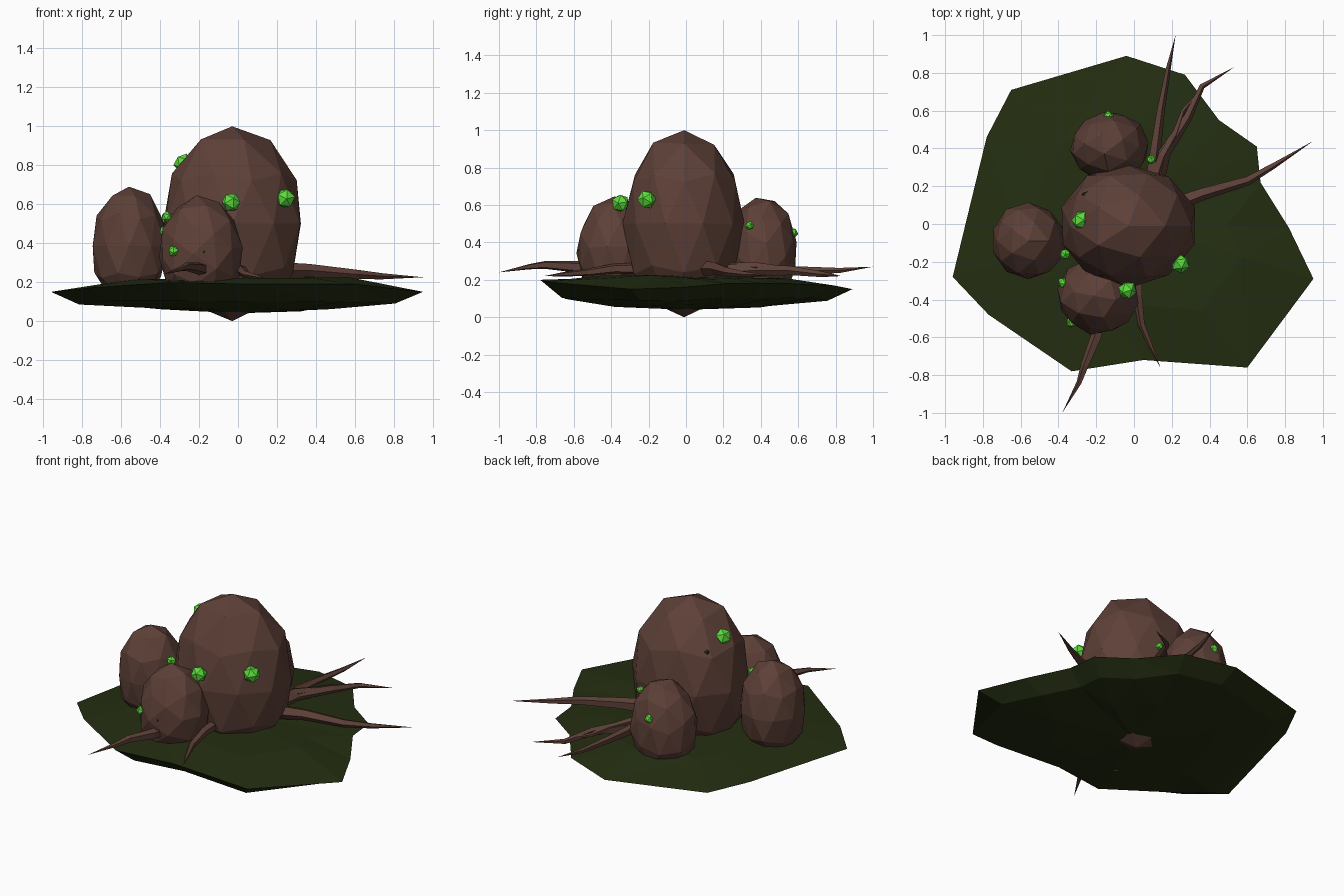
import bpy, bmesh, math, random
from mathutils import Vector, Matrix, Euler

random.seed(4)
cube = bpy.data.objects.get("Cube")
if cube:
    bpy.data.objects.remove(cube)


def material(name, rgb):
    # sRGB 0-255 to linear
    lin = [((c / 255 + 0.055) / 1.055) ** 2.4 for c in rgb]
    m = bpy.data.materials.new(name)
    m.use_nodes = True
    m.diffuse_color = (*lin, 1)
    m.node_tree.nodes["Principled BSDF"].inputs["Base Color"].default_value = (*lin, 1)
    return m


BROWN = material("brown", (93, 64, 55))
MOSS = material("dark moss", (36, 46, 17))
GLOW = material("bright green", (92, 220, 60))


def finish(name, bm, mat):
    bmesh.ops.recalc_face_normals(bm, faces=bm.faces)
    me = bpy.data.meshes.new(name)
    bm.to_mesh(me)
    bm.free()
    me.materials.append(mat)
    ob = bpy.data.objects.new(name, me)
    bpy.context.collection.objects.link(ob)
    return ob


def blob(name, centre, size, mat, detail=2, tilt=(0, 0, 0), jitter=0.0):
    bm = bmesh.new()
    bmesh.ops.create_icosphere(bm, subdivisions=detail, radius=1)
    for v in bm.verts:
        if abs(v.co.z) < 0.99:
            v.co *= 1 + random.uniform(-jitter, jitter)
    turn = Euler(tilt).to_matrix().to_4x4()
    bm.transform(Matrix.Translation(centre) @ Matrix.Diagonal((*size, 1)) @ turn)
    return finish(name, bm, mat)


def root(name, path, width):
    # tapering five-sided sweep that ends in a point
    bm = bmesh.new()
    pts = [Vector(p) for p in path]
    rings = []
    for i, p in enumerate(pts[:-1]):
        d = (pts[i + 1] - pts[max(i - 1, 0)]).normalized()
        side = d.cross(Vector((0, 0, 1))).normalized()
        up = side.cross(d)
        r = width * (1 - 0.85 * i / (len(pts) - 1))
        rings.append([bm.verts.new(p + r * (side * math.cos(a) + up * math.sin(a)))
                      for a in (math.tau * k / 5 for k in range(5))])
    for a, b in zip(rings, rings[1:]):
        for k in range(5):
            bm.faces.new((a[k], a[k - 1], b[k - 1], b[k]))
    tip = bm.verts.new(pts[-1])
    for k in range(5):
        bm.faces.new((rings[-1][k], rings[-1][k - 1], tip))
    bm.faces.new(rings[0])
    return finish(name, bm, BROWN)


# Mossy ground slab: nested rings from the top centre over the rim to the underside
RIM = [(-.04, .89, .15), (.27, .79, .17), (.45, .55, .18), (.65, .41, .18), (.67, .22, .18),
       (.82, -.02, .16), (.95, -.29, .15), (.6, -.76, .19), (.05, -.72, .19), (-.33, -.78, .2),
       (-.77, -.48, .17), (-.96, -.28, .15), (-.78, .46, .17), (-.65, .71, .16)]
bm = bmesh.new()
loops = []
for scale, z in ((.6, .215), (1, None), (.85, .095), (.5, .06)):
    loops.append([bm.verts.new((x * scale, y * scale,
                  h if z is None else z + random.uniform(-.012, .012))) for x, y, h in RIM])
n = len(RIM)
for a, b in zip(loops, loops[1:]):
    for k in range(n):
        bm.faces.new((a[k], a[k - 1], b[k - 1], b[k]))
for loop, z in ((loops[0], .22), (loops[-1], .04)):
    mid = bm.verts.new((0, 0, z))
    for k in range(n):
        bm.faces.new((loop[k], loop[k - 1], mid))
bmesh.ops.triangulate(bm, faces=bm.faces)
finish("ground_slab", bm, MOSS)

# Boulders
blob("main_boulder", (-.03, -.01, .5), (.37, .325, .5), BROWN, jitter=.02)
blob("right_boulder", (-.56, -.09, .385), (.2, .205, .305), BROWN, jitter=.03)
blob("front_boulder", (-.19, -.38, .35), (.215, .205, .29), BROWN, tilt=(.3, .35, .5), jitter=.03)
blob("back_boulder", (-.13, .41, .35), (.21, .185, .295), BROWN, tilt=(-.35, .2, 1), jitter=.03)

# Roots
ROOTS = [
    ([(.08, .15, .24), (.11, .38, .25), (.14, .6, .25), (.18, .82, .25), (.22, 1, .27)], .04),
    ([(.1, .15, .24), (.16, .38, .25), (.28, .56, .25), (.36, .73, .23), (.53, .83, .22)], .045),
    ([(.08, .15, .25), (.15, .36, .27), (.22, .48, .26), (.26, .6, .25), (.37, .73, .24)], .035),
    ([(.2, .1, .26), (.36, .16, .26), (.6, .23, .24), (.74, .31, .23), (.95, .44, .225)], .045),
    ([(.01, -.2, .26), (.02, -.38, .26), (.04, -.53, .24), (.09, -.65, .23), (.14, -.76, .22)], .035),
    ([(-.16, -.42, .26), (-.2, -.6, .27), (-.26, -.75, .28), (-.29, -.84, .27), (-.38, -1, .24)], .04),
]
for i, (path, width) in enumerate(ROOTS):
    root(f"root_{i + 1}", path, width)

# Glowing crystals, large on the main boulder and small elsewhere
CRYSTALS = [(-.28, .02, .81, .052), (-.035, -.35, .61, .05), (.245, -.21, .63, .052),
            (-.33, -.52, .36, .03), (-.375, -.31, .46, .03), (-.365, -.16, .535, .03),
            (-.135, .57, .45, .03), (.09, .34, .49, .025)]
for i, (x, y, z, r) in enumerate(CRYSTALS):
    blob(f"crystal_{i + 1}", (x, y, z), (r, r, r), GLOW, detail=1, tilt=(.4 * i, .3, i))

# Moss spots half sunk in the stone
for i, (x, y, z) in enumerate([(-.255, .15, .75), (-.18, -.555, .35)]):
    blob(f"moss_spot_{i + 1}", (x, y, z), (.025, .025, .025), MOSS, detail=1)
